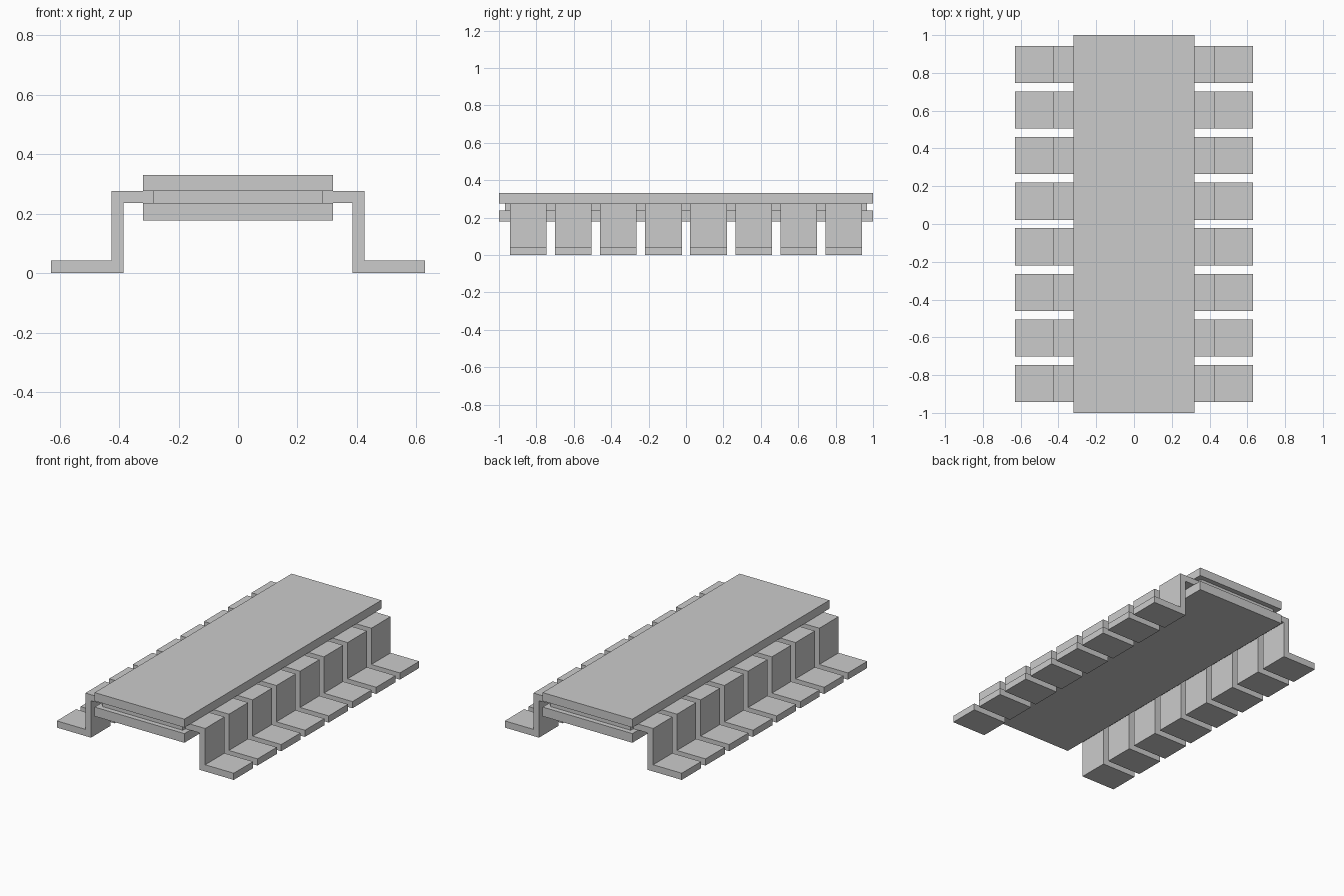
import bpy, bmesh

if "Cube" in bpy.data.objects:
    bpy.data.objects.remove(bpy.data.objects["Cube"])


def box(name, hx, hy, z0, z1):
    """Box centred on x and y, spanning z0 to z1."""
    bm = bmesh.new()
    bmesh.ops.create_cube(bm, size=1)
    for v in bm.verts:
        v.co = (v.co.x * 2 * hx, v.co.y * 2 * hy, z0 + (v.co.z + 0.5) * (z1 - z0))
    return finish(name, bm)


def finish(name, bm):
    bmesh.ops.recalc_face_normals(bm, faces=bm.faces)
    mesh = bpy.data.meshes.new(name)
    bm.to_mesh(mesh)
    bm.free()
    obj = bpy.data.objects.new(name, mesh)
    bpy.context.collection.objects.link(obj)
    return obj


# Chip body: two plates with a recessed core between them
BOTTOM, SEAM_LOW, SEAM_HIGH, TOP = 0.178, 0.237, 0.276, 0.33
box("lower_plate", 0.319, 1.0, BOTTOM, SEAM_LOW)
box("body_core", 0.285, 0.968, SEAM_LOW, SEAM_HIGH)
box("upper_plate", 0.319, 1.0, SEAM_HIGH, TOP)

# Bent pin profile in x and z: shoulder, vertical leg, flat foot
PROFILE = [(0.285, SEAM_LOW), (0.386, SEAM_LOW), (0.386, 0), (0.629, 0),
           (0.629, 0.043), (0.426, 0.043), (0.426, SEAM_HIGH), (0.285, SEAM_HIGH)]
PIN_COUNT, PITCH, WIDTH = 8, 0.241, 0.196


def pin(name, side, y):
    bm = bmesh.new()
    face = bm.faces.new([bm.verts.new((side * x, y - WIDTH / 2, z)) for x, z in PROFILE])
    ext = bmesh.ops.extrude_face_region(bm, geom=[face], use_keep_orig=True)
    moved = [g for g in ext["geom"] if isinstance(g, bmesh.types.BMVert)]
    bmesh.ops.translate(bm, verts=moved, vec=(0, WIDTH, 0))
    finish(name, bm)


# Rows of pins on both long sides
for label, side in (("left", -1), ("right", 1)):
    for i in range(PIN_COUNT):
        pin(f"{label}_pin_{i + 1}", side, (i - (PIN_COUNT - 1) / 2) * PITCH)
